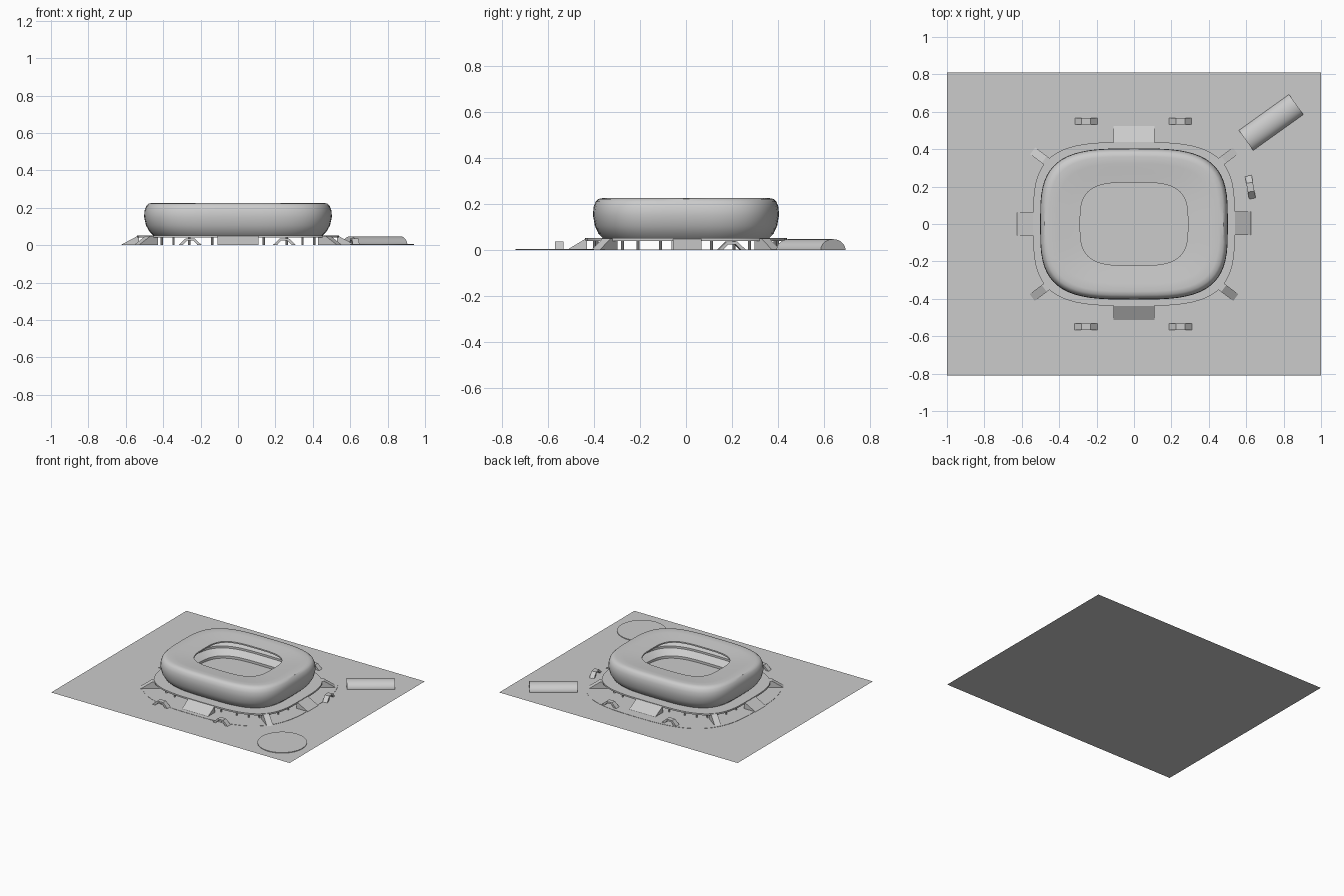
import bpy, bmesh, math
from mathutils import Matrix

if "Cube" in bpy.data.objects:
    bpy.data.objects.remove(bpy.data.objects["Cube"])

grey = bpy.data.materials.new("light grey")
grey.use_nodes = True
grey.diffuse_color = (0.6, 0.6, 0.6, 1)
grey.node_tree.nodes["Principled BSDF"].inputs["Base Color"].default_value = (0.6, 0.6, 0.6, 1)
SEGMENTS = 64


def finish(name, bm, smooth=False):
    bmesh.ops.recalc_face_normals(bm, faces=bm.faces[:])
    mesh = bpy.data.meshes.new(name)
    bm.to_mesh(mesh)
    bm.free()
    mesh.materials.append(grey)
    obj = bpy.data.objects.new(name, mesh)
    bpy.context.collection.objects.link(obj)
    if smooth:
        bpy.ops.object.select_all(action="DESELECT")
        obj.select_set(True)
        bpy.context.view_layer.objects.active = obj
        bpy.ops.object.shade_smooth_by_angle(angle=math.radians(35))
    return obj


def rounded(a, b, n, t):
    """Point on a rounded rectangle with half sizes a and b."""
    c, s = math.cos(t), math.sin(t)
    return (math.copysign(a * abs(c) ** (2 / n), c),
            math.copysign(b * abs(s) ** (2 / n), s))


def loft(name, rings, n, capped=False, y=0):
    """Skin a stack of rounded rectangles given as (a, b, z)."""
    bm = bmesh.new()
    loops = []
    for a, b, z in rings:
        points = [rounded(a, b, n, math.tau * i / SEGMENTS) for i in range(SEGMENTS)]
        loops.append([bm.verts.new((px, py + y, z)) for px, py in points])
    for low, high in zip(loops, loops[1:]):
        for i in range(SEGMENTS):
            j = (i + 1) % SEGMENTS
            bm.faces.new((low[i], low[j], high[j], high[i]))
    if capped:
        bm.faces.new(loops[0])
        bm.faces.new(loops[-1])
    return finish(name, bm, True)


def extrude_profile(name, profile, width, x, y, angle, smooth=False):
    """Profile of (distance, z) points, extruded sideways and turned about z."""
    bm = bmesh.new()
    face = bm.faces.new([bm.verts.new((d, -width / 2, z)) for d, z in profile])
    out = bmesh.ops.extrude_face_region(bm, geom=[face])
    moved = [v for v in out["geom"] if isinstance(v, bmesh.types.BMVert)]
    bmesh.ops.translate(bm, verts=moved, vec=(0, width, 0))
    obj = finish(name, bm, smooth)
    obj.matrix_world = Matrix.Translation((x, y, 0)) @ Matrix.Rotation(angle, 4, "Z")
    return obj


# Flat site
bm = bmesh.new()
bmesh.ops.create_grid(bm, x_segments=1, y_segments=1, size=1)
bmesh.ops.scale(bm, vec=(1, 0.81, 1), verts=bm.verts[:])
finish("ground", bm)

# Low plaza around the stadium and round pad in the corner
loft("plaza", [(0.62, 0.575, 0), (0.62, 0.575, 0.002)], 3, True, 0.025)
bm = bmesh.new()
bmesh.ops.create_cone(bm, cap_ends=True, segments=48, radius1=0.17, radius2=0.17, depth=0.005,
                      matrix=Matrix.Translation((0.77, -0.57, 0.0025)))
finish("round_pad", bm, True)

# Raised deck, which is also the pitch floor
loft("deck", [(0.54, 0.438, 0.04), (0.54, 0.438, 0.052)], 3.5, True)

# Bulging facade, roof, lip and seating in one skin
loft("stadium_bowl", [
    (0.45, 0.36, 0.05), (0.472, 0.38, 0.07), (0.492, 0.396, 0.105), (0.502, 0.404, 0.15),
    (0.5, 0.402, 0.185), (0.49, 0.393, 0.21), (0.478, 0.38, 0.222), (0.455, 0.36, 0.226),
    (0.41, 0.32, 0.223), (0.35, 0.27, 0.217), (0.288, 0.222, 0.213), (0.288, 0.222, 0.203),
    (0.46, 0.37, 0.2), (0.46, 0.37, 0.18), (0.41, 0.325, 0.12), (0.41, 0.325, 0.105),
    (0.36, 0.28, 0.07), (0.36, 0.28, 0.052)], 3.4)

# Columns under the deck
bm = bmesh.new()
for i in range(28):
    px, py = rounded(0.5, 0.4, 3.4, math.tau * (i + 0.5) / 28)
    bmesh.ops.create_cone(bm, cap_ends=False, segments=8, radius1=0.006, radius2=0.006,
                          depth=0.042, matrix=Matrix.Translation((px, py, 0.021)))
finish("columns", bm, True)

# Broad ramps on the four sides, narrow ones on the corners
for name, x, y, turn, width, run in (
        ("front_ramp", 0, -0.43, -90, 0.22, 0.085), ("back_ramp", 0, 0.43, 90, 0.22, 0.095),
        ("left_ramp", 0.53, 0.005, 0, 0.125, 0.095), ("right_ramp", -0.53, 0, 180, 0.125, 0.095)):
    extrude_profile(name, [(0, 0), (run, 0), (run - 0.002, 0.003), (0.005, 0.05), (0, 0.05)],
                    width, x, y, math.radians(turn))
for sx in (-1, 1):
    for sy in (-1, 1):
        extrude_profile("corner_ramp", [(0, 0), (0.13, 0), (0.05, 0.05), (0, 0.05)],
                        0.045, sx * 0.44, sy * 0.315, math.atan2(sy * 0.6, sx * 0.8))

# Small arched gateways with sloping ends
gate = [(-0.062, 0), (-0.024, 0.036), (0.024, 0.036), (0.062, 0),
        (0.04, 0), (0.017, 0.024), (-0.017, 0.024), (-0.04, 0)]
places = [(sx * 0.252 - 0.004, sy * 0.55, 0) for sx in (-1, 1) for sy in (-1, 1)]
for x, y, turn in places + [(0.622, 0.197, -80)]:
    extrude_profile("gateway", gate, 0.036, x, y, math.radians(turn))

# Vaulted hall beside the stadium
arch = [(0.066 * math.cos(math.pi * i / 20), 0.047 * math.sin(math.pi * i / 20)) for i in range(21)]
extrude_profile("vaulted_hall", arch, 0.33, 0.733, 0.543, math.radians(-54.4), True)
